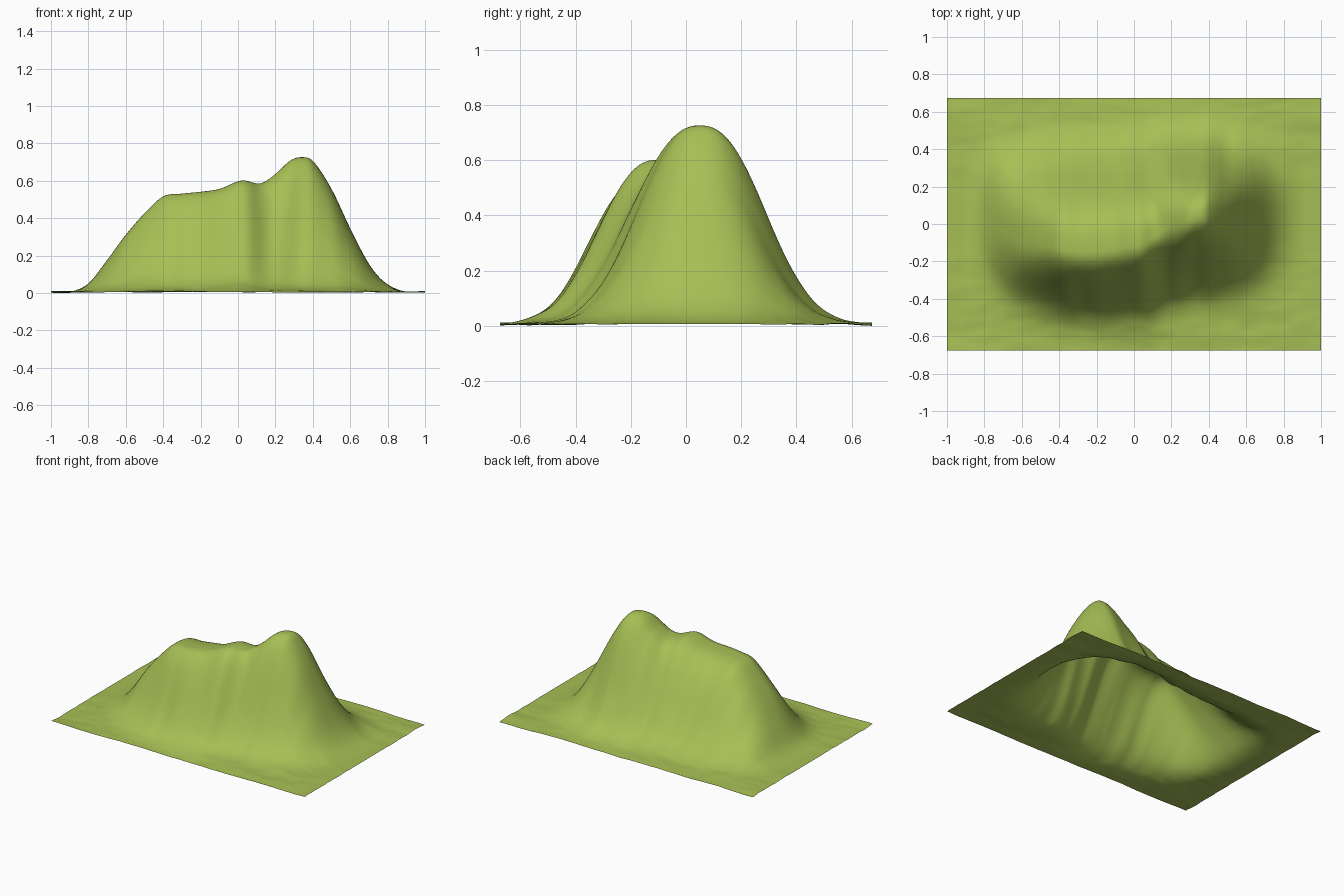
import bpy, bmesh, math
from mathutils import Vector, noise

if "Cube" in bpy.data.objects:
    bpy.data.objects.remove(bpy.data.objects["Cube"], do_unlink=True)

HALF_DEPTH = 0.675
GROUND = 0.018

# Stations along the hill: x -> crest height above the ground
CREST = [(-1.0, 0), (-0.9, 0), (-0.8, 0.045), (-0.7, 0.17), (-0.6, 0.305),
         (-0.5, 0.42), (-0.4, 0.51), (-0.3, 0.525), (-0.2, 0.535), (-0.1, 0.55),
         (0.02, 0.595), (0.12, 0.58), (0.2, 0.63), (0.28, 0.702), (0.34, 0.72),
         (0.4, 0.70), (0.5, 0.55), (0.6, 0.34), (0.7, 0.15), (0.78, 0.055),
         (0.88, 0.005), (1.0, 0)]
# x -> ridge line y, front slope width, back slope width
RIDGE = [(-1.0, 0.03), (-0.8, 0.0), (-0.6, -0.08), (-0.35, -0.13), (-0.15, -0.13),
         (0.05, -0.09), (0.2, 0.0), (0.34, 0.05), (0.6, 0.06), (1.0, 0.06)]
FRONT = [(-1.0, 0.26), (-0.6, 0.26), (-0.2, 0.265), (0.34, 0.295), (1.0, 0.3)]
BACK = [(-1.0, 0.32), (-0.6, 0.38), (-0.15, 0.42), (0.1, 0.39), (0.34, 0.295), (1.0, 0.3)]


def smooth_curve(points, x):
    """Cubic interpolation through the stations."""
    last = len(points) - 1
    i = 0
    while i < last - 1 and x > points[i + 1][0]:
        i += 1

    def slope(k):
        a, b = points[max(k - 1, 0)], points[min(k + 1, last)]
        return (b[1] - a[1]) / (b[0] - a[0])

    (x0, v0), (x1, v1) = points[i], points[i + 1]
    w = x1 - x0
    t = min(max((x - x0) / w, 0), 1)
    u = 1 - t
    return (u * u * (1 + 2 * t) * v0 + t * t * (3 - 2 * t) * v1
            + w * t * u * (u * slope(i) - t * slope(i + 1)))


def height(x, y):
    # Small ripples in the flat ground
    ripple = 0.007 * noise.noise(Vector((x * 3, y * 8, 1))) \
        + 0.003 * noise.noise(Vector((x * 9, y * 16, 5)))
    # Faint gullies running down the slopes
    gully = 0.012 * noise.noise(Vector((x * 9, y * 2, 9)))
    d = y - smooth_curve(RIDGE, x) - gully
    if d < 0:
        fall = math.exp(-(-d / smooth_curve(FRONT, x)) ** 2.4)
    else:
        s = smooth_curve(BACK, x)
        power = 2.4 + 5 * max(s - 0.3, 0)
        fall = math.exp(-(d / s) ** power)
    hill = max(smooth_curve(CREST, x), 0) * fall
    return max(GROUND + ripple * (1 - fall) + hill, 0)


# One open sheet of ground raised into the hill
bm = bmesh.new()
bmesh.ops.create_grid(bm, x_segments=180, y_segments=122, size=1)
for v in bm.verts:
    v.co.y *= HALF_DEPTH
    v.co.z = height(v.co.x, v.co.y)
low = min(v.co.z for v in bm.verts)
for v in bm.verts:
    v.co.z -= low
for f in bm.faces:
    f.smooth = True
mesh = bpy.data.meshes.new("hill_terrain")
bm.to_mesh(mesh)
bm.free()

grass = bpy.data.materials.new("grass_green")
grass.use_nodes = True
colour = (0.38, 0.52, 0.09, 1)
grass.diffuse_color = colour
shader = grass.node_tree.nodes["Principled BSDF"]
shader.inputs["Base Color"].default_value = colour
shader.inputs["Roughness"].default_value = 0.9
mesh.materials.append(grass)

terrain = bpy.data.objects.new("hill_terrain", mesh)
bpy.context.collection.objects.link(terrain)
